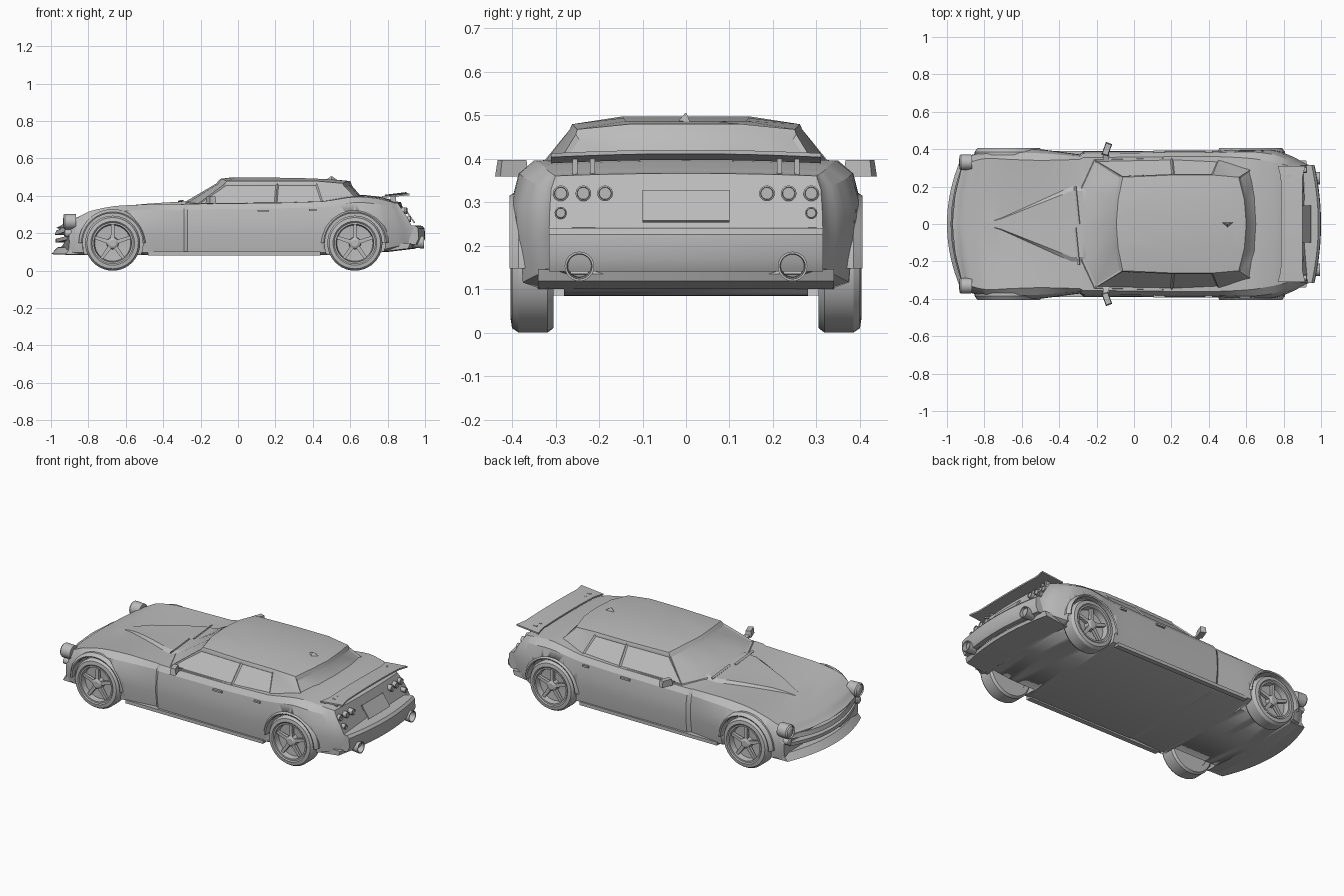
import bpy, bmesh, math
from mathutils import Vector, Matrix

if "Cube" in bpy.data.objects:
    bpy.data.objects.remove(bpy.data.objects["Cube"])

grey = bpy.data.materials.new("plain grey")
grey.use_nodes = True
grey.diffuse_color = (0.5, 0.5, 0.5, 1)
grey.node_tree.nodes["Principled BSDF"].inputs["Base Color"].default_value = (0.5, 0.5, 0.5, 1)


def finish(bm, name, angle=30):
    bmesh.ops.recalc_face_normals(bm, faces=bm.faces)
    mesh = bpy.data.meshes.new(name)
    bm.to_mesh(mesh)
    bm.free()
    ob = bpy.data.objects.new(name, mesh)
    bpy.context.collection.objects.link(ob)
    mesh.materials.append(grey)
    bpy.ops.object.select_all(action="DESELECT")
    bpy.context.view_layer.objects.active = ob
    ob.select_set(True)
    bpy.ops.object.shade_smooth_by_angle(angle=math.radians(angle))
    return ob


def loft(bm, rings, caps=True, wrap=False):
    rows = [[bm.verts.new(p) for p in ring] for ring in rings]
    n = len(rows[0])
    pairs = list(zip(rows, rows[1:])) + ([(rows[-1], rows[0])] if wrap else [])
    for a, b in pairs:
        for i in range(n):
            bm.faces.new((a[i], a[(i + 1) % n], b[(i + 1) % n], b[i]))
    if caps:
        bm.faces.new(rows[0])
        bm.faces.new(rows[-1])
    return rows


def lathe(name, profile, centre, axis="Y", steps=40, closed=False, keep=None):
    # profile holds (radius, distance along the axis)
    bm = bmesh.new()
    rings = []
    for r, d in profile:
        ring = []
        for k in range(steps):
            a = 2 * math.pi * k / steps
            c, s = r * math.cos(a), r * math.sin(a)
            ring.append(Vector(centre) + Vector((c, d, s) if axis == "Y" else (d, c, s)))
        rings.append(ring)
    loft(bm, rings, not closed, closed)
    if keep:
        bmesh.ops.delete(bm, geom=[v for v in bm.verts if not keep(v.co)], context="VERTS")
    return finish(bm, name)


def box(name, size, centre, rot=(0, 0, 0), taper=1):
    bm = bmesh.new()
    bmesh.ops.create_cube(bm, size=1)
    for v in bm.verts:
        t = taper if v.co.z > 0 else 1
        v.co = Vector((v.co.x * size[0] * t, v.co.y * size[1] * t, v.co.z * size[2]))
    ang = Matrix.Rotation(rot[2], 4, "Z") @ Matrix.Rotation(rot[1], 4, "Y") @ Matrix.Rotation(rot[0], 4, "X")
    bm.transform(Matrix.Translation(centre) @ ang)
    return finish(bm, name)


def cross_bar(name, half, section, bow=0.0, drop=0.0, grow=None):
    # Sweeps an (x, z) section across the car, bowed in plan
    bm = bmesh.new()
    rings = []
    for k in range(25):
        t = k / 12 - 1
        g = grow(abs(t)) if grow else 0
        mid = sum(p[0] for p in section) / len(section)
        rings.append([(x + bow * t * t + (g if x > mid else -g), half * t, z - drop * t * t)
                      for x, z in section])
    loft(bm, rings)
    return finish(bm, name)


# Body stations: x, half width, shoulder width, bottom, shoulder height, centre height, bow, lean
stations = [
    (-.97, .355, .29, .09, .235, .23, .07, 0), (-.92, .37, .33, .085, .275, .26, .05, 0),
    (-.82, .39, .35, .085, .318, .30, .03, 0), (-.67, .402, .345, .085, .345, .325, .01, 0),
    (-.48, .397, .34, .085, .354, .343, 0, 0), (-.29, .372, .345, .085, .355, .356, 0, 0),
    (-.27, .388, .355, .085, .357, .36, 0, 0), (.2, .392, .36, .085, .362, .365, 0, 0),
    (.45, .392, .36, .085, .37, .38, 0, 0), (.63, .404, .35, .085, .395, .405, 0, 0),
    (.78, .392, .33, .1, .385, .395, -.01, .15), (.88, .355, .315, .12, .37, .378, -.02, .4),
    (.96, .315, .30, .135, .36, .366, -.03, .7)]


def blend(i, t):
    p = [stations[min(max(i + k, 0), len(stations) - 1)] for k in (-1, 0, 1, 2)]
    h = [(p[1][j] + (p[2][j] - p[1][j]) * t) for j in range(8)]
    c = [.5 * (2 * b + (c - a) * t + (2 * a - 5 * b + 4 * c - d) * t * t + (3 * b - a - 3 * c + d) * t ** 3)
         for a, b, c, d in zip(*p)]
    return [h[0]] + ([*c[1:]] if abs(p[2][0] - p[1][0]) < .2 and i not in (4, 5, 6) else h[1:])


def body_ring(s):
    x, w, ws, zb, zs, zc, bow, lean = s
    hb = min(max((x + .78) * .45, .02), .2)
    up = .014 * min(max((x + .75) * 8, 0), 1) * (1 if x < -.2 else 0)
    crown = lambda y: zc + (zs - zc) * (y / ws) ** 2
    half = [(w - .05, zb), (w - .012, zb + .012), (w, zb + .4 * (zs - zb)), (w - .002, zb + .68 * (zs - zb)),
            (w - .35 * (w - ws), zs - .03), (ws, zs), ((ws + hb) / 2, crown((ws + hb) / 2)),
            (hb, crown(hb)), (hb * .88, crown(hb * .88) + up), (hb * .45, crown(hb * .45) + up)]
    pts = [(0, zb)] + half + [(0, zc + up)] + [(-y, z) for y, z in reversed(half)]
    return [(x + bow * (y / .36) ** 2 - lean * max(0, z - .24), y, z) for y, z in pts]


bm = bmesh.new()
loft(bm, [body_ring(blend(i, k / 4)) for i in range(len(stations) - 1) for k in range(4)]
     + [body_ring(stations[-1])])
body = finish(bm, "body", 22)

# Wheel arches cut from the body
axles = [(x, s) for x in (-.67, .625) for s in (-1, 1)]
for x, s in axles:
    cutter = lathe("arch_cutter", [(.162, s * .28), (.162, s * .5)], (x, 0, .147))
    cutter.hide_render = True
    cutter.hide_viewport = True
    mod = body.modifiers.new("arch", "BOOLEAN")
    mod.object, mod.operation, mod.solver = cutter, "DIFFERENCE", "EXACT"

# Cabin: matching plan outlines at sill and roof rail
low = [(-.33, 0), (-.305, .2), (-.23, .355), (.2, .365), (.46, .36), (.67, .32), (.70, .16), (.71, 0)]
top = [(-.095, 0), (-.085, .13), (-.06, .25), (.21, .262), (.42, .262), (.56, .25), (.59, .13), (.6, 0)]
full = lambda pts: pts + [(x, -y) for x, y in reversed(pts[1:-1])]
low, top = full(low), full(top)


def cabin_ring(t, z):
    return [(a[0] + (b[0] - a[0]) * t, a[1] + (b[1] - a[1]) * t,
             z + (.012 if abs(b[1]) < .2 else 0) * t - (.012 if b[0] > .5 else 0) * t)
            for a, b in zip(low, top)]


bm = bmesh.new()
rings = [cabin_ring(t, z) for t, z in ((0, .335), (.12, .362), (.95, .467), (1, .479))]
rings.append([(.23 + (x - .23) * .85, y * .55, .497 - .05 * max(0, x - .35)) for x, y in top])
loft(bm, rings)
bmesh.ops.recalc_face_normals(bm, faces=bm.faces)
# Recessed glass: front, rear and two panes per side
band = [f for f in bm.faces if .38 < f.calc_center_median().z < .445]
side = [f for f in band if abs(f.calc_center_median().y) > .28 and f.calc_center_median().x < .5]
bmesh.ops.inset_individual(bm, faces=side, thickness=.011, depth=-.007)
for end in (-1, 1):
    glass = [f for f in band if f not in side and (f.calc_center_median().x - .2) * end > .3
             and abs(f.calc_center_median().y) < .28]
    bmesh.ops.inset_region(bm, faces=glass, thickness=.014, depth=-.006)
finish(bm, "cabin", 25)

# Wheels with tyre, dished rim, hub and five spokes
for x, s in axles:
    c = (x, 0, .147)
    lathe("tyre", [(r, s * y) for r, y in ((.108, .305), (.137, .305), (.147, .318), (.147, .385),
          (.137, .4), (.117, .403), (.108, .395))], c, closed=True)
    lathe("rim", [(r, s * y) for r, y in ((.11, .31), (.11, .399), (.101, .399), (.096, .365), (.02, .36))], c)
    lathe("hub", [(r, s * y) for r, y in ((.034, .35), (.03, .39), (.018, .397))], c, steps=20)
    for k in range(5):
        a = math.pi / 2 + k * math.tau / 5
        box("spoke", (.022, .02, .08), (x + .065 * math.cos(a), s * .38, .147 + .065 * math.sin(a)),
            (0, math.pi / 2 - a, 0), .75)
    lathe("arch_lip", [(r, s * y) for r, y in ((.16, .37), (.16, .402), (.167, .406), (.182, .385), (.182, .37))],
          c, steps=48, closed=True, keep=lambda p: p.z > .13)

# Nose: splitter, mouth bars and bumper
cross_bar("splitter", .35, [(-1, .088), (-.9, .086), (-.9, .13), (-.965, .125)], .075)
cross_bar("lower_grille_bar", .31, [(-.975, .15), (-.93, .15), (-.93, .17), (-.975, .17)], .06, -.015)
cross_bar("upper_grille_bar", .31, [(-.98, .19), (-.93, .19), (-.93, .215), (-.972, .215)], .06, -.02)

# Tail: bumper, lip, number plate recess and trim
cross_bar("rear_bumper", .315, [(.9, .14), (.985, .14), (1, .17), (.998, .225), (.985, .24), (.9, .242)], -.035)
cross_bar("rear_valance", .34, [(.8, .1), (.95, .118), (.96, .145), (.8, .15)], -.04)
box("plate_panel", (.008, .2, .085), (.92, 0, .29), (0, -.6, 0))

for s in (-1, 1):
    # Headlamps, round tail lamps and exhausts
    lathe("headlamp", [(.04, .06), (.042, 0), (.036, -.008), (.033, 0), (.018, -.01)],
          (-.925, s * .33, .262), "X", 24)
    lathe("fog_lamp", [(.02, .03), (.02, -.01), (.014, -.014)], (-.915, s * .33, .2), "X", 20)
    for y, z, r in ((.288, .32, .018), (.236, .32, .018), (.186, .32, .018), (.288, .275, .014)):
        lathe("tail_lamp", [(r, -.02), (r, .012), (r * .8, .014), (r * .75, .008)],
              (.955 - .7 * (z - .24) - .03 * (y / .36) ** 2, s * y, z), "X", 20)
    lathe("exhaust", [(.026, -.08), (.034, .01), (.029, .01), (.023, -.07)], (.985, s * .245, .152),
          "X", 24, closed=True)
    # Mirrors, door handles and spoiler posts
    box("mirror", (.035, .07, .038), (-.145, s * .4, .378), (0, 0, -s * .35), .85)
    box("mirror_arm", (.03, .06, .014), (-.15, s * .362, .365), (s * .3, 0, 0))
    box("door_handle", (.06, .014, .01), (.135, s * .387, .32))
    box("rear_door_handle", (.04, .014, .01), (.4, s * .386, .325))
    box("side_sill", (.92, .03, .02), (-.02, s * .375, .092))
    for y in (.215, .255):
        box("spoiler_post", (.03, .012, .045), (.83, s * y, .385))

# Spoiler with wider tips, roof fin and wipers
cross_bar("spoiler", .31, [(.785, .397), (.9, .411), (.9, .42), (.785, .406)], 0, .008,
          lambda t: .016 * max(0, (t - .8) / .2))
bm = bmesh.new()
bmesh.ops.create_cone(bm, cap_ends=True, segments=3, radius1=.045, radius2=.004, depth=.025)
bm.transform(Matrix.Translation((.5, 0, .492)) @ Matrix.Diagonal((1, .5, 1, 1)) @ Matrix.Rotation(math.pi, 4, "Z"))
finish(bm, "roof_fin")
for y in (-.12, .1):
    box("wiper", (.012, .2, .006), (-.305, y, .372), (0, -.5, .1))
